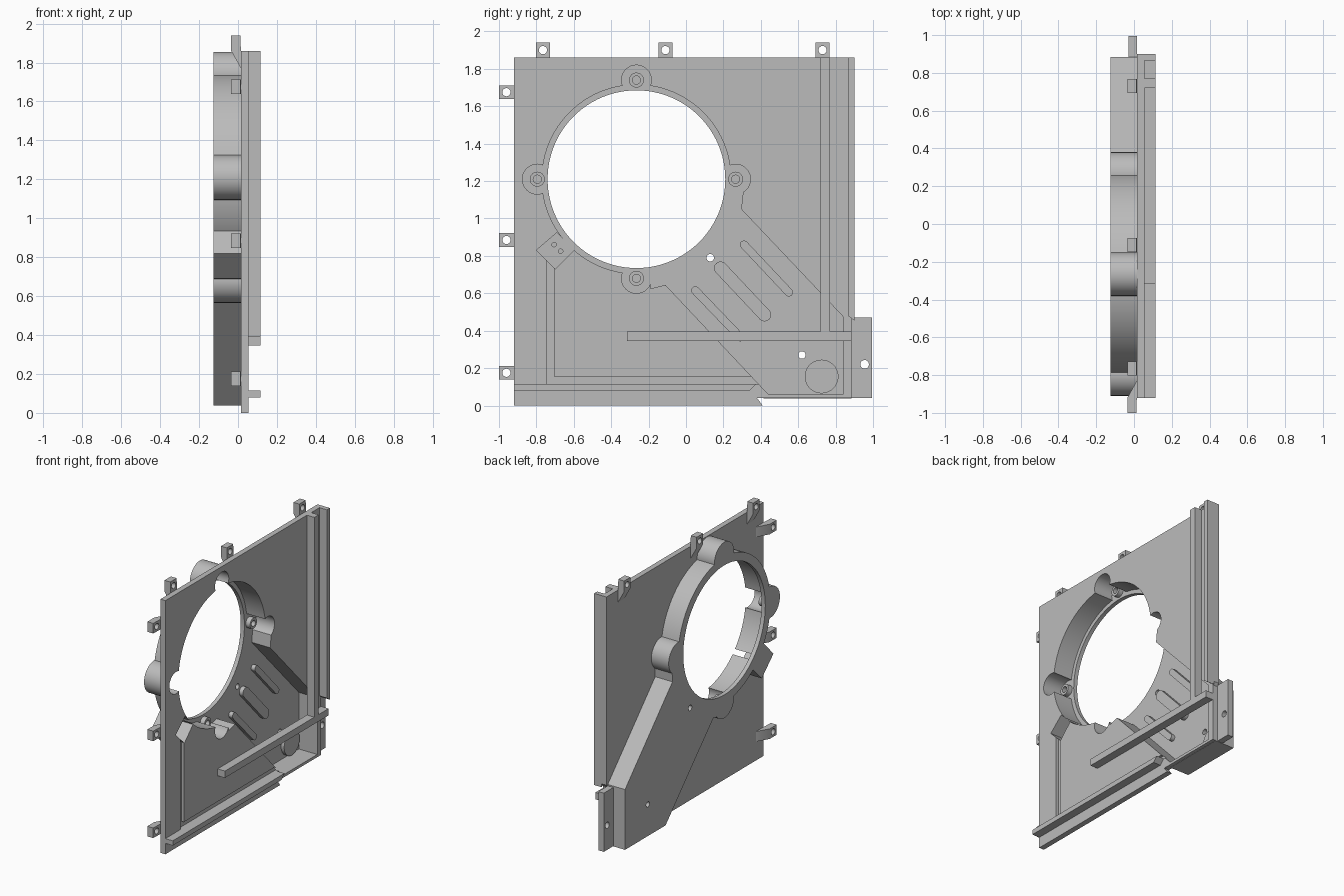
import bpy, bmesh, math

cube = bpy.data.objects.get("Cube")
if cube:
    bpy.data.objects.remove(cube, do_unlink=True)

grey = bpy.data.materials.new("plain grey")
grey.use_nodes = True
COLOUR = (0.5, 0.5, 0.5, 1)
grey.diffuse_color = COLOUR
grey.node_tree.nodes["Principled BSDF"].inputs["Base Color"].default_value = COLOUR

# Depth levels along x
BACK, FLOOR, REAR, FACE, RIB = -0.125, -0.095, 0.015, 0.055, 0.115
CY, CZ = -0.265, 1.21


def prism(name, pts, lo, hi, axis="x"):
    """Extrude a flat outline along one axis."""
    place = {"x": lambda a, b: (lo, a, b),
             "y": lambda a, b: (a, lo, b),
             "z": lambda a, b: (a, b, lo)}[axis]
    bm = bmesh.new()
    face = bm.faces.new([bm.verts.new(place(a, b)) for a, b in pts])
    top = bmesh.ops.extrude_face_region(bm, geom=[face])
    verts = [g for g in top["geom"] if isinstance(g, bmesh.types.BMVert)]
    step = [hi - lo if c == axis else 0 for c in "xyz"]
    bmesh.ops.translate(bm, vec=step, verts=verts)
    bmesh.ops.recalc_face_normals(bm, faces=bm.faces)
    mesh = bpy.data.meshes.new(name)
    bm.to_mesh(mesh)
    bm.free()
    mesh.materials.append(grey)
    obj = bpy.data.objects.new(name, mesh)
    bpy.context.collection.objects.link(obj)
    return obj


def circle(y, z, r, n=32):
    return [(y + r * math.cos(2 * math.pi * i / n), z + r * math.sin(2 * math.pi * i / n))
            for i in range(n)]


def rect(y0, y1, z0, z1):
    return [(y0, z0), (y1, z0), (y1, z1), (y0, z1)]


def capsule(y0, z0, y1, z1, r, n=10):
    a = math.atan2(z1 - z0, y1 - y0)
    pts = []
    for cy, cz, start in ((y1, z1, a - math.pi / 2), (y0, z0, a + math.pi / 2)):
        pts += [(cy + r * math.cos(start + math.pi * i / n),
                 cz + r * math.sin(start + math.pi * i / n)) for i in range(n + 1)]
    return pts


def combine(obj, tool, operation):
    """Apply a boolean and discard the tool."""
    mod = obj.modifiers.new("bool", "BOOLEAN")
    mod.operation, mod.object, mod.solver = operation, tool, "EXACT"
    bpy.context.view_layer.update()
    deps = bpy.context.evaluated_depsgraph_get()
    mesh = bpy.data.meshes.new_from_object(obj.evaluated_get(deps))
    obj.modifiers.clear()
    obj.data = mesh
    bpy.data.objects.remove(tool, do_unlink=True)


def cut(obj, pts, lo, hi):
    combine(obj, prism("cutter", pts, lo, hi), "DIFFERENCE")


# Main panel
panel = prism("shroud_panel", [(-0.92, 0), (0.41, 0), (0.38, 0.04), (0.885, 0.04), (0.885, 0.46),
                               (0.9, 0.48), (0.9, 1.86), (-0.92, 1.86)], REAR, FACE)

# Fan ring, screw lobes, duct and sensor pocket: outer shells, then hollows
lobes = [(CY + 0.53 * c, CZ + 0.53 * s) for c, s in ((1, 0), (0, 1), (-1, 0), (0, -1))]
duct_outer = [(-0.2, 0.9), (-0.2, 0.6), (-0.14, 0.615), (0.415, 0.038), (0.885, 0.038),
              (0.885, 0.48), (0.335, 1.06), (0.34, 1.15), (0, 1.2)]
duct_inner = [(-0.2, 0.9), (-0.19, 0.625), (-0.11, 0.645), (0.44, 0.06), (0.84, 0.06),
              (0.84, 0.475), (0.295, 1.05), (0.305, 1.14), (0, 1.2)]
pocket_outer = [(-0.835, 0.82), (-0.7, 0.69), (-0.55, 0.84), (-0.69, 0.97)]
pocket_inner = [(-0.8, 0.83), (-0.7, 0.73), (-0.6, 0.83), (-0.69, 0.925)]

shells = [circle(CY, CZ, 0.535, 96), duct_outer, pocket_outer]
shells += [circle(y, z, 0.115) for y, z in lobes]
for pts in shells:
    combine(panel, prism("shell", pts, BACK, 0.03), "UNION")

hollows = [circle(CY, CZ, 0.505, 96), duct_inner, pocket_inner]
hollows += [circle(y, z, 0.08) for y, z in lobes]
for pts in hollows:
    cut(panel, pts, FLOOR, 0.1)

# Fan opening, drain holes, pocket pin holes
cut(panel, circle(CY, CZ, 0.475, 96), -0.2, 0.2)
for y, z in ((0.13, 0.79), (0.62, 0.27)):
    cut(panel, circle(y, z, 0.02, 20), -0.2, 0.2)
for y, z in ((-0.705, 0.86), (-0.67, 0.825)):
    cut(panel, circle(y, z, 0.012, 12), -0.115, 0)

# L-shaped groove in the panel face
cut(panel, [(-0.745, 0.115), (0.39, 0.115), (0.35, 0.155), (-0.705, 0.155),
            (-0.705, 0.735), (-0.745, 0.775)], 0.035, 0.1)
parts = [panel]

# Screw standoffs in the lobes
for i, (y, z) in enumerate(lobes):
    post = prism(f"standoff_{i + 1}", circle(y, z, 0.04, 24), FLOOR - 0.005, -0.06)
    cut(post, circle(y, z, 0.022, 16), -0.09, 0)
    parts.append(post)

# Raised ribs and round pad on the duct floor
for i, spec in enumerate([(0.31, 0.86, 0.55, 0.605, 0.022), (0.185, 0.735, 0.42, 0.485, 0.035),
                          (0.05, 0.615, 0.29, 0.365, 0.022)]):
    parts.append(prism(f"duct_rib_{i + 1}", capsule(*spec), FLOOR - 0.005, -0.065))
parts.append(prism("duct_pad", circle(0.725, 0.155, 0.09, 40), FLOOR - 0.005, -0.07))

# Face ribs
prism("bottom_rib", [(-0.92, 0.08), (0.34, 0.08), (0.375, 0.115), (-0.92, 0.115)], FACE, RIB)
prism("cross_rib", rect(-0.315, 0.885, 0.345, 0.395), FACE, RIB)
prism("inner_upright_rib", rect(0.72, 0.77, 0.395, 1.86), FACE, RIB)
prism("edge_upright_rib", [(0.865, 0.48), (0.9, 0.455), (0.9, 1.86), (0.865, 1.86)], FACE, RIB)

# Side bracket
bracket = prism("side_bracket", rect(0.88, 0.995, 0.04, 0.47), -0.03, REAR)
cut(bracket, circle(0.955, 0.22, 0.023, 20), -0.2, 0.2)
parts.append(bracket)

# Mounting tabs with sloping gussets
profile = [(-0.035, 0.08), (0.012, 0.08), (REAR, 0), (REAR, -0.09), (-0.035, 0)]
for i, y in enumerate((-0.765, -0.11, 0.73)):
    tab = prism(f"top_tab_{i + 1}", [(x, 1.86 + d) for x, d in profile], y - 0.037, y + 0.037, "y")
    cut(tab, circle(y, 1.9, 0.022, 20), -0.2, 0.2)
    parts.append(tab)
for i, z in enumerate((0.175, 0.885, 1.675)):
    tab = prism(f"side_tab_{i + 1}", [(x, -0.92 - d) for x, d in profile], z - 0.037, z + 0.037, "z")
    cut(tab, circle(-0.96, z, 0.022, 20), -0.2, 0.2)
    parts.append(tab)

# Smooth the round walls, keep the edges crisp
bpy.ops.object.select_all(action="DESELECT")
for obj in parts:
    obj.select_set(True)
bpy.context.view_layer.objects.active = panel
bpy.ops.object.shade_smooth_by_angle(angle=math.radians(30))
